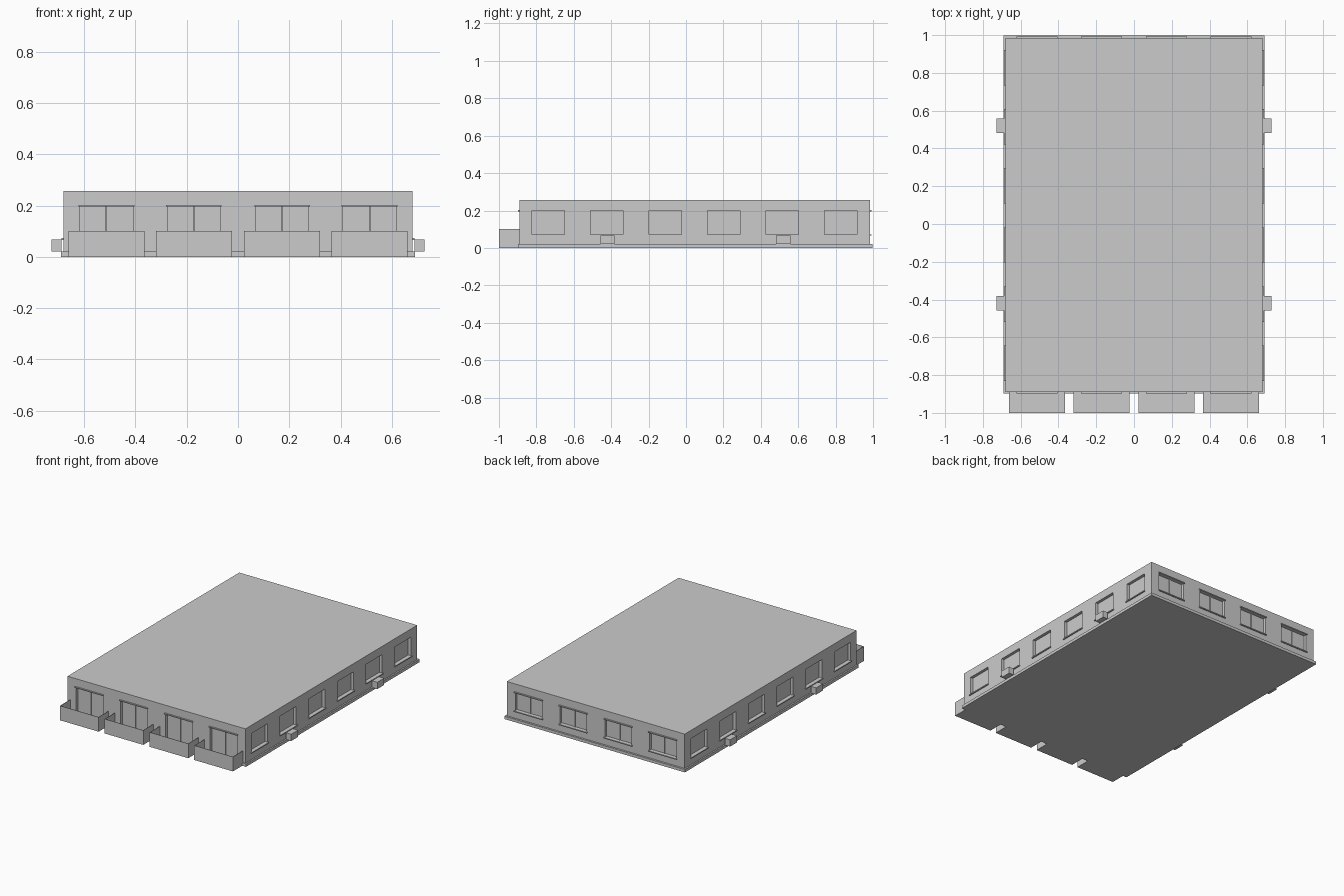
import bpy
import bmesh
from mathutils import Vector

if "Cube" in bpy.data.objects:
    bpy.data.objects.remove(bpy.data.objects["Cube"], do_unlink=True)

GREY = (0.6, 0.6, 0.6, 1)
mat = bpy.data.materials.new("light_grey")
mat.use_nodes = True
mat.diffuse_color = GREY
mat.node_tree.nodes["Principled BSDF"].inputs["Base Color"].default_value = GREY

# Building measurements
HALF_X, FRONT, BACK, TOP, BASE = 0.68, -0.89, 0.985, 0.257, 0.02
SILL, HEAD, RECESS, LEDGE = 0.07, 0.2, 0.02, 0.008
BAYS = [-0.513, -0.172, 0.172, 0.513]
SIDE_WINDOWS = [-0.737 + 0.313 * i for i in range(6)]
BAY_W, SIDE_W = 0.205, 0.175


def make(name, boxes):
    """One object made of boxes, each given as (low corner, high corner)."""
    bm = bmesh.new()
    for low, high in boxes:
        low, high = Vector(low), Vector(high)
        mid, size = (low + high) / 2, high - low
        for v in bmesh.ops.create_cube(bm, size=1)["verts"]:
            v.co = mid + v.co * size
    mesh = bpy.data.meshes.new(name)
    bm.to_mesh(mesh)
    bm.free()
    mesh.materials.append(mat)
    obj = bpy.data.objects.new(name, mesh)
    bpy.context.collection.objects.link(obj)
    return obj


def span_x(x, w, y0, y1, z0, z1):
    return (x - w / 2, min(y0, y1), z0), (x + w / 2, max(y0, y1), z1)


def span_y(y, w, x0, x1, z0, z1):
    return (min(x0, x1), y - w / 2, z0), (max(x0, x1), y + w / 2, z1)


# Walls and roof, with recessed doors and windows
walls = make("walls_and_roof", [((-HALF_X, FRONT, 0.01), (HALF_X, BACK, TOP))])
holes = []
for x in BAYS:
    holes.append(span_x(x, BAY_W, FRONT - 0.05, FRONT + RECESS, BASE + 0.003, HEAD))
    holes.append(span_x(x, BAY_W, BACK + 0.05, BACK - RECESS, SILL, HEAD))
for s in (-1, 1):
    for y in SIDE_WINDOWS:
        holes.append(span_y(y, SIDE_W, s * (HALF_X + 0.05), s * (HALF_X - RECESS), SILL, HEAD))
cutter = make("opening_cutter", holes)
cutter.hide_render = True
mod = walls.modifiers.new("openings", "BOOLEAN")
mod.operation = "DIFFERENCE"
mod.solver = "EXACT"
mod.object = cutter
bpy.context.view_layer.objects.active = walls
bpy.ops.object.modifier_apply(modifier=mod.name)
bpy.data.objects.remove(cutter, do_unlink=True)

# Projecting foundation slab
make("foundation", [((-0.69, FRONT - 0.008, 0), (0.69, 0.998, BASE))])

# Sills and lintels
WIDE = 0.012
make("door_lintels", [span_x(x, BAY_W + WIDE, FRONT - LEDGE, FRONT + 0.005, HEAD - 0.004, HEAD + 0.003)
                      for x in BAYS])
make("back_ledges", [span_x(x, BAY_W + WIDE, BACK + LEDGE, BACK - RECESS, z - 0.004, z + 0.003)
                     for x in BAYS for z in (SILL, HEAD)])
make("side_sills", [span_y(y, SIDE_W + WIDE, s * (HALF_X + LEDGE), s * (HALF_X - RECESS),
                           SILL - 0.004, SILL + 0.003)
                    for s in (-1, 1) for y in SIDE_WINDOWS])

# Thin centre bars of the sliding doors and windows
BAR = 0.006
make("door_bars", [span_x(x, BAR, FRONT + RECESS - 0.006, FRONT + RECESS + 0.002, BASE, HEAD)
                   for x in BAYS])
make("back_window_bars", [span_x(x, BAR, BACK - RECESS + 0.006, BACK - RECESS - 0.002, SILL, HEAD)
                          for x in BAYS])

# Open balconies: floor, front wall and two side walls
BALCONY_W, THIN, RAIL = 0.296, 0.003, 0.1
balconies = []
for x in BAYS:
    balconies.append(span_x(x, BALCONY_W, -1, FRONT, 0, BASE))
    balconies.append(span_x(x, BALCONY_W, -1, -1 + THIN, 0, RAIL))
    for s in (-1, 1):
        edge = x + s * (BALCONY_W - THIN) / 2
        balconies.append(span_x(edge, THIN, -1, FRONT, 0, RAIL))
make("balconies", balconies)

# Air conditioner boxes below the side windows
make("air_conditioners", [span_y(y, 0.075, s * 0.688, s * 0.727, 0.02, 0.067)
                          for s in (-1, 1) for y in (-0.42, 0.52)])
